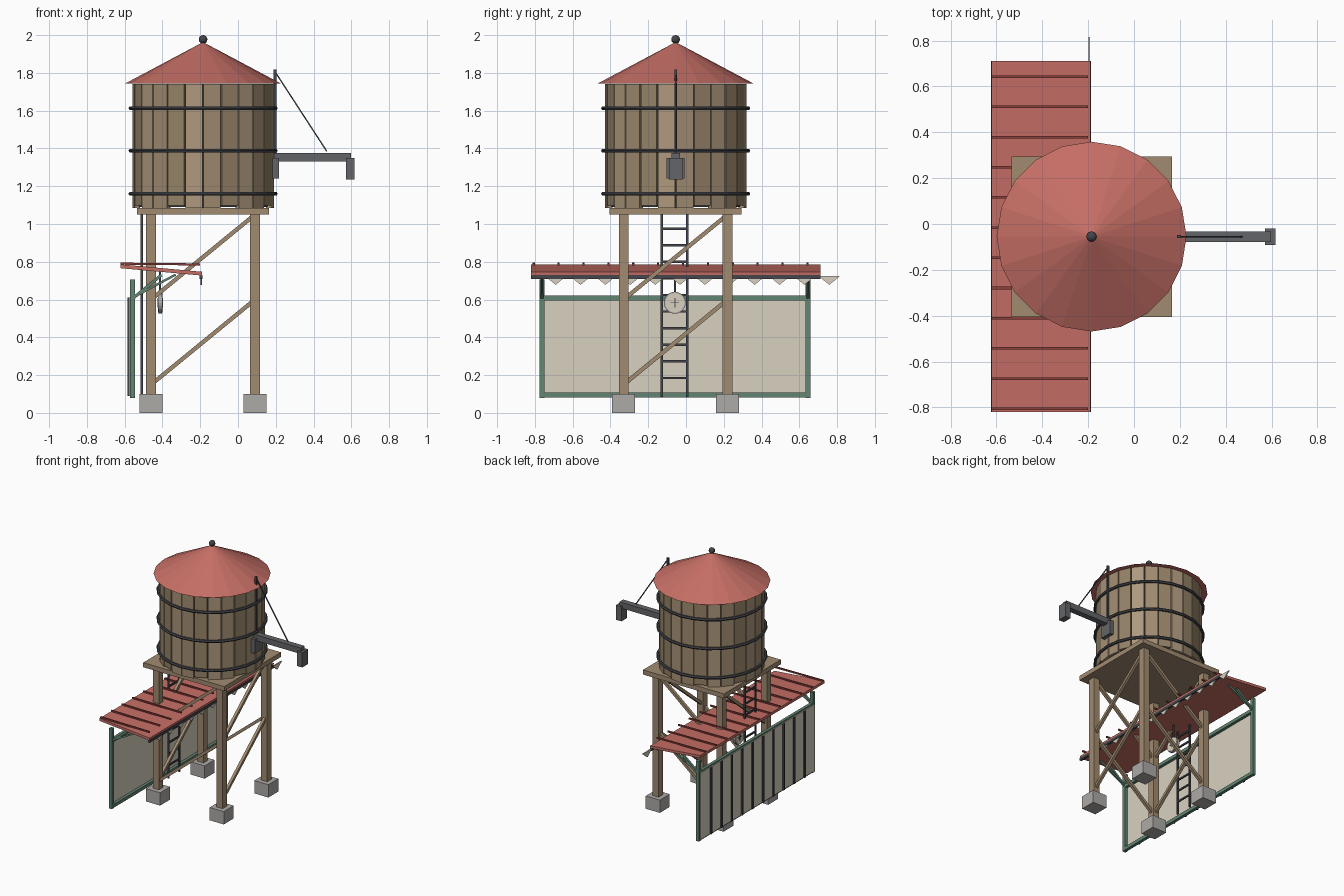
import bpy
from math import pi, sin, cos, radians
from mathutils import Vector, Matrix

if "Cube" in bpy.data.objects:
    bpy.data.objects.remove(bpy.data.objects["Cube"])

CX, CY = -0.185, -0.055      # tower axis


def material(name, rgb):
    m = bpy.data.materials.new(name)
    m.diffuse_color = (*[(c / 255) ** 2.2 for c in rgb], 1)
    m.use_nodes = True
    m.node_tree.nodes["Principled BSDF"].inputs["Base Color"].default_value = m.diffuse_color
    return m


WOOD = material("wood", (160, 138, 112))
STAVES = [material(f"stave_{i}", c) for i, c in
          enumerate([(158, 138, 112), (148, 129, 103), (172, 151, 124)])]
RED = material("red_roof", (196, 110, 101))
DARK_RED = material("dark_red", (140, 66, 62))
IRON = material("dark_iron", (70, 71, 76))
STEEL = material("spout_steel", (100, 101, 104))
GREEN = material("green_paint", (98, 132, 114))
CREAM = material("cream", (216, 208, 192))
STONE = material("concrete", (172, 169, 166))


def finish(name, mat):
    o = bpy.context.object
    o.name = name
    o.data.materials.append(mat)
    return o


def box(name, centre, size, mat, rot=(0, 0, 0)):
    bpy.ops.mesh.primitive_cube_add(size=1, location=centre, rotation=rot)
    o = finish(name, mat)
    o.scale = size
    return o


def span(name, x, y, z, mat):
    """Box from (min, max) pairs."""
    return box(name, [(a + b) / 2 for a, b in (x, y, z)],
               [b - a for a, b in (x, y, z)], mat)


def beam(name, a, b, w, h, mat):
    """Rectangular bar between two points."""
    a, b = Vector(a), Vector(b)
    d = b - a
    o = box(name, (a + b) / 2, (w, h, d.length), mat)
    o.rotation_euler = d.to_track_quat('Z', 'Y').to_euler()
    return o


def cyl(name, centre, r, depth, n, mat, rot=(0, 0, 0)):
    bpy.ops.mesh.primitive_cylinder_add(vertices=n, radius=r, depth=depth,
                                        location=centre, rotation=rot)
    return finish(name, mat)


# Legs on concrete footings
L = 0.275
for sx in (-1, 1):
    for sy in (-1, 1):
        x, y = CX + sx * L, CY + sy * L
        span("footing", (x - .061, x + .061), (y - .061, y + .061), (0, .1), STONE)
        span("leg", (x - .026, x + .026), (y - .026, y + .026), (.1, 1.05), WOOD)

# Diagonal braces, two tiers on each face
for s in (-1, 1):
    for z in (0.15, 0.60):
        beam("brace_x", (CX - L, CY + s * L, z), (CX + L, CY + s * L, z + .45), .022, .022, WOOD)
        beam("brace_y", (CX + s * L, CY - L, z), (CX + s * L, CY + L, z + .45), .022, .022, WOOD)

# Platform
box("platform", (CX, CY, 1.067), (.70, .70, .036), WOOD)

# Tank: dark core, separate staves, iron hoops
cyl("tank_core", (CX, CY, 1.415), .352, .65, 24, IRON)
for i in range(24):
    a = radians(7.5 + 15 * i)
    bottom = 1.085 + (.012 if i % 3 == 1 else 0)
    box("stave", (CX + .357 * cos(a), CY + .357 * sin(a), (bottom + 1.742) / 2),
        (.03, .091, 1.742 - bottom), STAVES[i % 3], (0, 0, a))
for z in (1.16, 1.388, 1.613):
    bpy.ops.mesh.primitive_torus_add(major_segments=24, minor_segments=6,
                                     major_radius=.384, minor_radius=.011,
                                     location=(CX, CY, z))
    finish("hoop", IRON)

# Conical roof and finial
bpy.ops.mesh.primitive_cone_add(vertices=20, radius1=.414, radius2=0, depth=.22,
                                location=(CX, CY, 1.853))
finish("tank_roof", RED)
bpy.ops.mesh.primitive_uv_sphere_add(segments=12, ring_count=8, radius=.023,
                                     location=(CX, CY, 1.977))
finish("finial", IRON)

# Spout with outlet, mast and stay cable
span("spout_flange", (.18, .217), (CY - .048, CY + .048), (1.24, 1.35), STEEL)
span("spout_arm", (.19, .597), (CY - .023, CY + .023), (1.33, 1.376), STEEL)
span("spout_outlet", (.571, .618), (CY - .036, CY + .036), (1.235, 1.35), STEEL)
span("spout_mast", (.188, .204), (CY - .007, CY + .007), (1.36, 1.818), IRON)
beam("spout_cable", (.197, CY, 1.805), (.47, CY, 1.385), .007, .007, IRON)

# Ladder
for s in (-1, 1):
    box("ladder_rail", (-.51, CY - .006 + s * .067, .567), (.012, .012, .966), IRON)
for i in range(10):
    box("ladder_rung", (-.51, CY - .006, .185 + .0878 * i), (.01, .134, .012), IRON)

# Awning sheet with level seam battens
Y0, Y1 = -.82, .712
beam("awning_sheet", (-.622, (Y0 + Y1) / 2, .776), (-.19, (Y0 + Y1) / 2, .737), .02, Y1 - Y0, RED)
sheet = bpy.context.object
d = Vector((.432, 0, -.039))
from_x = d.to_track_quat('X', 'Z')
sheet.rotation_euler = from_x.to_euler()
sheet.scale = (d.length, Y1 - Y0, .02)
STEP = .1317
for i in range(12):
    y = -.806 + STEP * i
    beam("awning_seam", (-.622, y, .79), (-.2, y, .786), .011, .011, DARK_RED)

# Eave bar with hanging pennant trim
span("eave_bar", (-.203, -.187), (Y0, Y1), (.71, .731), IRON)
for i in range(12):
    y = -.69 + STEP * i
    prof = [(y - .056, .724), (y + .056, .724), (y, .678)]
    verts = [(x, *p) for x in (-.199, -.191) for p in prof]
    me = bpy.data.meshes.new("pennant")
    me.from_pydata(verts, [], [(0, 2, 1), (3, 4, 5), (0, 1, 4, 3), (1, 2, 5, 4), (2, 0, 3, 5)])
    me.materials.append(CREAM)
    bpy.context.collection.objects.link(bpy.data.objects.new("pennant", me))

# Screen wall: green frame, cream panel, battens on the outside
PX = -.558
for y in (-.762, .645):
    span("screen_post", (PX - .013, PX + .013), (y - .013, y + .013), (.08, .705), GREEN)
    beam("awning_bracket", (PX, y, .605), (-.405, y, .73), .016, .016, GREEN)
    beam("awning_strut", (PX, y, .61), (-.33, y, .732), .012, .012, GREEN)
for z in (.095, .608):
    span("screen_rail", (PX - .012, PX + .012), (-.775, .658), (z - .013, z + .013), GREEN)
span("screen_panel", (-.576, -.568), (-.76, .643), (.09, .61), CREAM)
for i in range(1, 11):
    y = -.762 + 1.407 * i / 11
    span("screen_batten", (-.585, -.575), (y - .008, y + .008), (.09, .61), IRON)

# Hanging two-faced dial
DX, DY, DZ = -.412, CY - .004, .583
span("dial_hanger", (DX - .005, DX + .005), (DY - .005, DY + .005), (.635, .76), IRON)
cyl("dial_case", (DX, DY, DZ), .058, .018, 20, STONE, (0, pi / 2, 0))
cyl("dial_face", (DX, DY, DZ), .051, .024, 20, CREAM, (0, pi / 2, 0))
box("dial_hand_tall", (DX, DY, DZ), (.028, .005, .05), IRON)
box("dial_hand_wide", (DX, DY, DZ), (.028, .045, .005), IRON)
